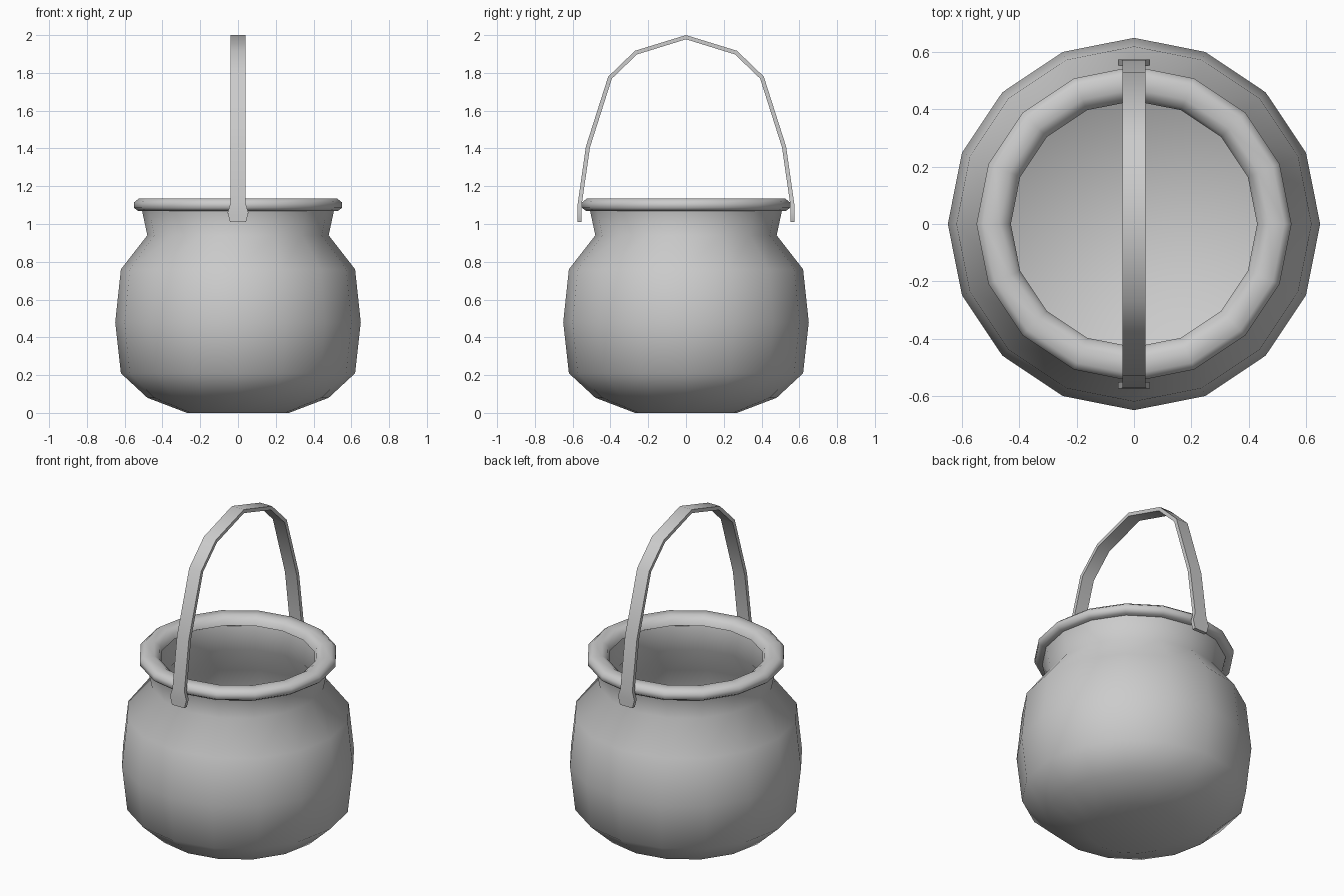
import bpy, bmesh, math
from mathutils import Vector

cube = bpy.data.objects.get("Cube")
if cube:
    bpy.data.objects.remove(cube, do_unlink=True)

# Single grey metal
metal = bpy.data.materials.new("grey metal")
metal.use_nodes = True
GREY = (0.6, 0.6, 0.6, 1)
metal.diffuse_color = GREY
metal.node_tree.nodes["Principled BSDF"].inputs["Base Color"].default_value = GREY


def finish(name, bm, angle):
    bmesh.ops.recalc_face_normals(bm, faces=bm.faces)
    mesh = bpy.data.meshes.new(name)
    bm.to_mesh(mesh)
    bm.free()
    obj = bpy.data.objects.new(name, mesh)
    bpy.context.collection.objects.link(obj)
    mesh.materials.append(metal)
    bpy.ops.object.select_all(action="DESELECT")
    obj.select_set(True)
    bpy.context.view_layer.objects.active = obj
    bpy.ops.object.shade_smooth_by_angle(angle=math.radians(angle))
    return obj


def lathe(name, profile, sides, angle, closed=False):
    """Turn a (radius, height) profile round z; an open one gets end caps."""
    bm = bmesh.new()
    rings = []
    for r, z in profile:
        turns = [2 * math.pi * i / sides for i in range(sides)]
        rings.append([bm.verts.new((r * math.cos(a), r * math.sin(a), z)) for a in turns])
    pairs = list(zip(rings, rings[1:]))
    if closed:
        pairs.append((rings[-1], rings[0]))
    else:
        bm.faces.new(rings[0])
        bm.faces.new(rings[-1])
    for low, high in pairs:
        for i in range(sides):
            j = (i + 1) % sides
            bm.faces.new((low[i], low[j], high[j], high[i]))
    return finish(name, bm, angle)


# Hollow pot body: up the outside, then down the inside to the floor
outside = [(0.27, 0), (0.48, 0.08), (0.62, 0.21), (0.65, 0.48),
           (0.62, 0.76), (0.48, 0.94), (0.51, 1.08)]
inside = [(0.45, 1.08), (0.43, 0.94), (0.57, 0.75), (0.60, 0.48),
          (0.57, 0.23), (0.45, 0.1)]
lathe("pot_body", outside + inside, 16, 60)

# Rounded rim
rim = [(0.46, 1.07), (0.53, 1.07), (0.55, 1.085), (0.55, 1.115),
       (0.525, 1.135), (0.47, 1.135), (0.44, 1.115), (0.43, 1.085)]
lathe("pot_rim", rim, 16, 60, closed=True)

# Strap handle: (y, z, half width) down one side, mirrored to the other
half = [(0.575, 1.01, 0.042), (0.575, 1.06, 0.055), (0.573, 1.11, 0.04),
        (0.53, 1.41, 0.04), (0.412, 1.78, 0.04), (0.27, 1.917, 0.04)]
path = half + [(0, 2.0, 0.04)] + [(-y, z, w) for y, z, w in reversed(half)]
THICK = 0.022
bm = bmesh.new()
sections = []
for i, (y, z, w) in enumerate(path):
    before, after = path[max(i - 1, 0)], path[min(i + 1, len(path) - 1)]
    along = Vector((0, after[0] - before[0], after[1] - before[1])).normalized()
    outer = Vector((0, y, z))
    inner = outer + Vector((0, -along.z, along.y)) * THICK
    sections.append([bm.verts.new(p + Vector((s * w, 0, 0)))
                     for p, s in ((outer, -1), (outer, 1), (inner, 1), (inner, -1))])
for a, b in zip(sections, sections[1:]):
    for i in range(4):
        j = (i + 1) % 4
        bm.faces.new((a[i], a[j], b[j], b[i]))
bm.faces.new(sections[0])
bm.faces.new(sections[-1])
finish("carry_handle", bm, 50)
